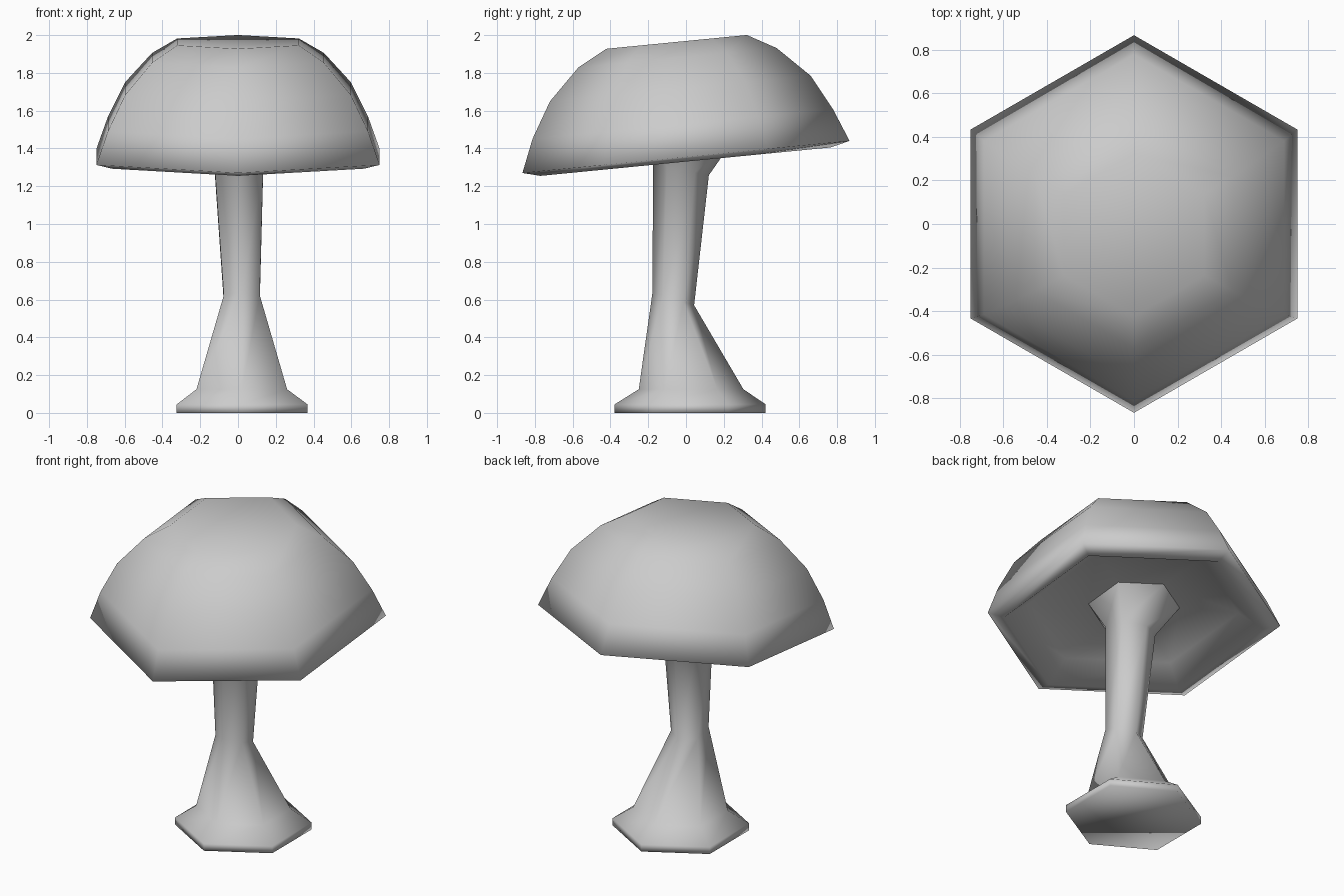
import bpy, bmesh
from math import cos, sin, pi

if "Cube" in bpy.data.objects:
    bpy.data.objects.remove(bpy.data.objects["Cube"])

SIDES = 6


def loft(name, rings, cap_start=False, cap_end=False):
    """Bridge hexagonal rings (cx, cy, z, radius, slope along y) into a skin."""
    bm = bmesh.new()
    loops = []
    for cx, cy, z, r, slope in rings:
        loop = []
        for i in range(SIDES):
            a = pi / 6 + i * 2 * pi / SIDES
            dy = r * sin(a)
            loop.append(bm.verts.new((cx + r * cos(a), cy + dy, z + slope * dy)))
        loops.append(loop)
    for lo, hi in zip(loops, loops[1:]):
        for i in range(SIDES):
            j = (i + 1) % SIDES
            bm.faces.new((lo[i], lo[j], hi[j], hi[i]))
    if cap_start:
        bm.faces.new(loops[0][::-1])
    if cap_end:
        bm.faces.new(loops[-1])
    for f in bm.faces:
        f.smooth = True
    mesh = bpy.data.meshes.new(name)
    bm.to_mesh(mesh)
    bm.free()
    obj = bpy.data.objects.new(name, mesh)
    bpy.context.collection.objects.link(obj)
    return obj


TILT = 0.098
FLARE = (0, 0.0, 1.445, 0.27, TILT)

# Stem: foot plate, tapering leg, pinched waist, flare under the cap
loft("stem", [
    (0.022, 0.022, 0.0, 0.40, 0),
    (0.022, 0.022, 0.045, 0.40, 0),
    (0.02, 0.027, 0.125, 0.277, 0),
    (0.02, -0.067, 0.605, 0.11, -0.32),
    (0.005, -0.027, 1.285, 0.148, -0.18),
    FLARE,
], cap_start=True)

# Cap: recessed underside, rim, then the dome up to its flat top
loft("cap", [
    FLARE,
    (0, 0.0, 1.43, 0.62, TILT),
    (0, -0.003, 1.33, 0.768, TILT),
    (0, 0.0, 1.355, 0.866, TILT),
    (0, -0.017, 1.53, 0.795, TILT),
    (0, -0.03, 1.717, 0.69, TILT),
    (0, -0.045, 1.88, 0.525, TILT),
    (0, -0.05, 1.964, 0.372, TILT),
], cap_end=True)
